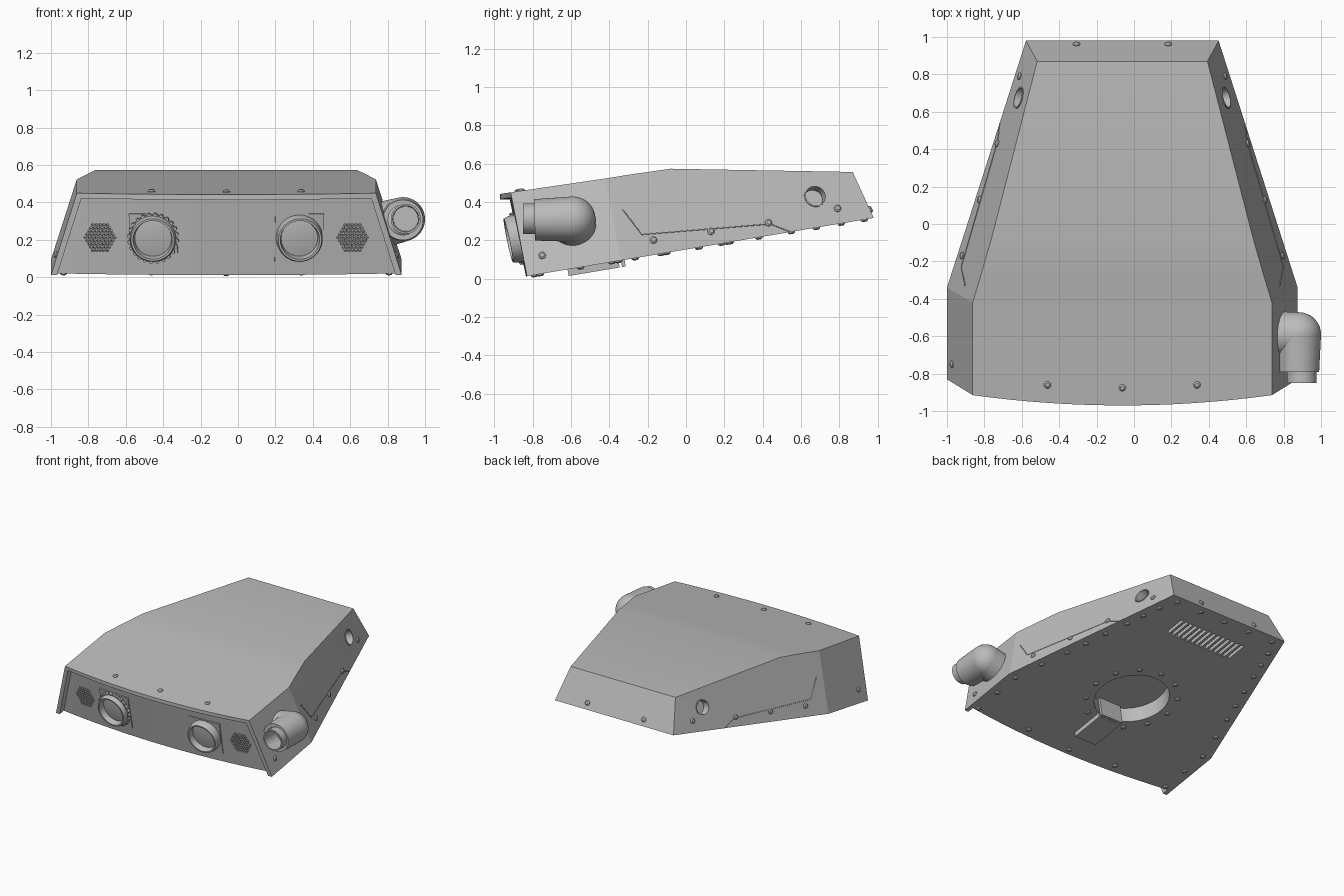
import bpy, bmesh, math
from mathutils import Matrix, Vector

if "Cube" in bpy.data.objects:
    bpy.data.objects.remove(bpy.data.objects["Cube"], do_unlink=True)

GREY = (0.5, 0.5, 0.5, 1)
mat = bpy.data.materials.new("plain grey")
mat.use_nodes = True
mat.diffuse_color = GREY
mat.node_tree.nodes["Principled BSDF"].inputs["Base Color"].default_value = GREY

CX = -0.0625  # centre line of the housing


def finish(name, bm, angle=30):
    bmesh.ops.remove_doubles(bm, verts=bm.verts, dist=1e-5)
    bmesh.ops.recalc_face_normals(bm, faces=bm.faces)
    me = bpy.data.meshes.new(name)
    bm.to_mesh(me)
    bm.free()
    me.materials.append(mat)
    ob = bpy.data.objects.new(name, me)
    bpy.context.collection.objects.link(ob)
    smooth(ob, angle)
    return ob


def smooth(ob, angle):
    bpy.ops.object.select_all(action='DESELECT')
    ob.select_set(True)
    bpy.context.view_layer.objects.active = ob
    bpy.ops.object.shade_smooth_by_angle(angle=math.radians(angle))


def frame(pos, normal):
    rot = Vector(normal).normalized().to_track_quat('Z', 'Y')
    return Matrix.Translation(pos) @ rot.to_matrix().to_4x4()


def lathe(bm, profile, m, segs=32, teeth=False):
    rings = []
    for r, h in profile:
        ring = []
        for i in range(segs):
            a = math.tau * i / segs
            k = 0.93 if teeth and r > 0.125 and i % 4 < 2 else 1
            ring.append(bm.verts.new(m @ Vector((r * k * math.cos(a), r * k * math.sin(a), h))))
        rings.append(ring)
    for a, b in zip(rings, rings[1:]):
        for i in range(segs):
            j = (i + 1) % segs
            bm.faces.new((a[i], a[j], b[j], b[i]))


def cylinder(bm, r, depth, m, segs=32):
    bmesh.ops.create_cone(bm, cap_ends=True, segments=segs, radius1=r, radius2=r, depth=depth, matrix=m)


def box(bm, size, m):
    bmesh.ops.create_cube(bm, size=1, matrix=m @ Matrix.Diagonal((*size, 1)))


def floor_z(y):
    return 0.012 + (y + 0.83) * 0.168


def lid_z(y):
    return 0.512 + (y + 0.49) * 0.147


# Housing outline: half width, y, z
TOP = [(0.80, -0.49, 0.512), (0.80, -0.42, 0.522), (0.755, -0.27, 0.546),
       (0.70, -0.08, 0.573), (0.455, 0.87, 0.556)]
BASE = [(0.9375, y, floor_z(y)) for y in (-0.83, -0.34)] + [(0.515, 0.98, 0.316)]
LIP_END = (0.80, -0.915, lid_z(-0.915))


def plane(a, b, c):
    a, b, c = Vector(a), Vector(b), Vector(c)
    n = (b - a).cross(c - a).normalized()
    return a, n if n.x > 0 else -n


FRONT_SIDE = plane(BASE[0], BASE[1], LIP_END)
REAR_SIDE = plane(BASE[1], BASE[2], TOP[3])


def on_side(y, z, s):
    # Frame on the sloping side wall, s = 1 or -1
    p, n = FRONT_SIDE if y < -0.4 else REAR_SIDE
    x = p.x - (n.y * (y - p.y) + n.z * (z - p.z)) / n.x
    return frame((CX + s * x, y, z), (s * n.x, n.y, n.z))


def on_panel(x, z):
    # Frame on the curved, recessed front panel
    u = x / 0.85
    y = -0.78 - 0.055 * (1 - u * u) - 0.21 * (z - 0.02)
    return frame((CX + x, y, z), (0.13 * u, -1, -0.21))


def on_floor(x, y):
    return frame((CX + x, y, floor_z(y)), (0, 0.168, -1))


# Housing shell
bm = bmesh.new()
def v(x, y, z): return bm.verts.new((CX + x, y, z))
N = 24
lip, under, head, foot = [], [], [], []
for i in range(N + 1):
    u = 2 * i / N - 1
    bulge = 0.055 * (1 - u * u)
    y = -0.915 - bulge
    yb = -0.78 - bulge
    lip.append(v(0.80 * u, y, lid_z(y)))
    under.append(v(0.775 * u, y, lid_z(y) - 0.028))
    head.append(v(0.775 * u, y + 0.05, lid_z(y) - 0.028))
    foot.append(v(0.905 * u, yb, floor_z(yb)))
for a, b in ((lip, under), (under, head), (head, foot)):
    for i in range(N):
        bm.faces.new((a[i], a[i + 1], b[i + 1], b[i]))
tops, bases, toes = {}, {}, {}
for s, e in ((-1, 0), (1, N)):
    t = tops[s] = [v(s * x, y, z) for x, y, z in TOP]
    b = bases[s] = [v(s * x, y, z) for x, y, z in BASE]
    toe = toes[s] = v(s * 0.905, -0.83, floor_z(-0.83))
    bm.faces.new((under[e], head[e], foot[e], toe))
    bm.faces.new((lip[e], under[e], toe, b[0]))
    bm.faces.new((lip[e], t[0], t[1], b[1], b[0]))
    for p, q in zip(t[1:3], t[2:4]):
        bm.faces.new((p, q, b[1]))
    bm.faces.new((t[3], t[4], b[2], b[1]))
L, R = tops[-1], tops[1]
bm.faces.new(lip + [R[0], L[0]])
for i in range(4):
    bm.faces.new((L[i], R[i], R[i + 1], L[i + 1]))
bm.faces.new((L[4], R[4], bases[1][2], bases[-1][2]))
bm.faces.new(foot + [toes[1]] + bases[1] + bases[-1][::-1] + [toes[-1]])
housing = finish("housing", bm, 15)

# Openings: speaker holes, side ports, floor pocket and vent slots
bm = bmesh.new()
for s in (-1, 1):
    for row in range(-4, 5):
        for col in range(9 - abs(row)):
            dx = (col - (8 - abs(row)) / 2) * 0.0195
            cylinder(bm, 0.0075, 0.05, on_panel(s * 0.675 + dx, 0.212 + row * 0.017), 8)
    cylinder(bm, 0.055, 0.12, on_side(0.675, 0.43, s))
cylinder(bm, 0.27, 0.24, on_floor(0, -0.1), 48)
for i in range(14):
    box(bm, (0.024, 0.17, 0.08), on_floor(0.27 - i * 0.043, 0.70))
cutter = finish("hole_cutter", bm)
cutter.hide_render = True
mod = housing.modifiers.new("openings", 'BOOLEAN')
mod.object = cutter
mod.solver = 'EXACT'
bpy.ops.object.select_all(action='DESELECT')
housing.select_set(True)
bpy.context.view_layer.objects.active = housing
bpy.ops.object.modifier_apply(modifier=mod.name)
bpy.data.objects.remove(cutter, do_unlink=True)
smooth(housing, 15)

# Lamp rings with their square backing plates
for name, s in (("right_lamp", -1), ("left_lamp", 1)):
    m = on_panel(s * 0.39, 0.212)
    bm = bmesh.new()
    if s < 0:
        lathe(bm, [(0.12, 0), (0.138, 0.008), (0.138, 0.03), (0.118, 0.03)], m, 96, True)
    lathe(bm, [(0.125, 0), (0.123, 0.045), (0.116, 0.065), (0.105, 0.065),
               (0.098, 0.02), (0.06, 0.026), (0, 0.028)], m, 48)
    box(bm, (0.26, 0.26, 0.014), m)
    finish(name, bm)

# Rims of the side ports
for name, s in (("right_port_rim", -1), ("left_port_rim", 1)):
    bm = bmesh.new()
    lathe(bm, [(0.06, -0.01), (0.06, 0.004), (0.053, 0.004), (0.05, -0.05)], on_side(0.675, 0.43, s))
    finish(name, bm)

# Elbow pipe on the left wall
bm = bmesh.new()
corner = Vector((0.882, -0.59, 0.31))
lathe(bm, [(0.118 * math.cos(a * math.pi / 16), 0.118 * math.sin(a * math.pi / 16)) for a in range(-8, 9)],
      frame(corner, (0, 1, 0)), 48)
lathe(bm, [(0.118, 0), (0.108, 0.2), (0.08, 0.2)], frame(corner, (0, -1, -0.02)), 48)
lathe(bm, [(0.118, 0), (0.125, 0.15)], frame(corner, (-0.97, 0, -0.26)), 48)
lathe(bm, [(0.08, 0.19), (0.08, 0.26), (0.07, 0.26), (0.066, 0.12), (0, 0.12)],
      frame(corner + Vector((0.015, 0, 0.002)), (0, -1, 0)), 48)
finish("elbow_pipe", bm)

# Bolts
BOLT = [(0.019, -0.006), (0.019, 0.005), (0.011, 0.012), (0, 0.012)]
def bolts(name, frames):
    b = bmesh.new()
    for m in frames:
        lathe(b, BOLT, m, 12)
    finish(name, b)


bolts("lid_bolts", [frame((CX + x, y, lid_z(y)), (0, -0.147, 1))
                    for x, y in ((-0.4, -0.86), (0, -0.875), (0.4, -0.86))])
bolts("back_bolts", [frame((CX + s * 0.245, 0.96, 0.36), (0, 0.24, 0.11)) for s in (-1, 1)])
bolts("side_bolts", [on_side(y, z, s) for s in (-1, 1) for y, z in
                     ((-0.75, 0.12), (-0.17, 0.2), (0.13, 0.245), (0.43, 0.29), (0.79, 0.365))])
rim = [(0.4 * i, -0.76 - 0.03 * (i == 0)) for i in (-1, 0, 1)]
rim += [(0.22 * i, 0.93) for i in (-2, -1, 0, 1, 2)]
for s in (-1, 1):
    rim += [(s * 0.87, y) for y in (-0.76, -0.55, -0.35)]
    rim += [(s * (0.87 - 0.32 * (y + 0.33)), y) for y in (-0.13, 0.07, 0.22, 0.38, 0.55, 0.68, 0.81)]
ring = [(0.33 * math.cos(a * math.pi / 6), -0.1 + 0.33 * math.sin(a * math.pi / 6))
        for a in range(12) if a != 9]
bolts("floor_bolts", [on_floor(x, y) for x, y in rim + ring])

# Floor bracket with an upright tongue inside the pocket
bm = bmesh.new()
for s in (-1, 1):
    box(bm, (0.02, 0.27, 0.05), on_floor(s * 0.085, -0.485) @ Matrix.Translation((0, 0, 0.01)))
box(bm, (0.19, 0.27, 0.012), on_floor(0, -0.485) @ Matrix.Translation((0, 0, 0.029)))
box(bm, (0.19, 0.02, 0.15), on_floor(0, -0.33) @ Matrix.Translation((0, 0, -0.04)))
finish("floor_bracket", bm)

# Raised seams on the side walls
for name, s in (("right_seam", -1), ("left_seam", 1)):
    cu = bpy.data.curves.new(name, 'CURVE')
    cu.dimensions = '3D'
    cu.bevel_depth = 0.003
    cu.bevel_resolution = 1
    sp = cu.splines.new('POLY')
    path = [(-0.33, 0.36), (-0.23, 0.23), (0.44, 0.285), (0.54, 0.245)]
    sp.points.add(len(path) - 1)
    for pt, (y, z) in zip(sp.points, path):
        pt.co = (*on_side(y, z, s).translation, 1)
    cu.materials.append(mat)
    bpy.context.collection.objects.link(bpy.data.objects.new(name, cu))
